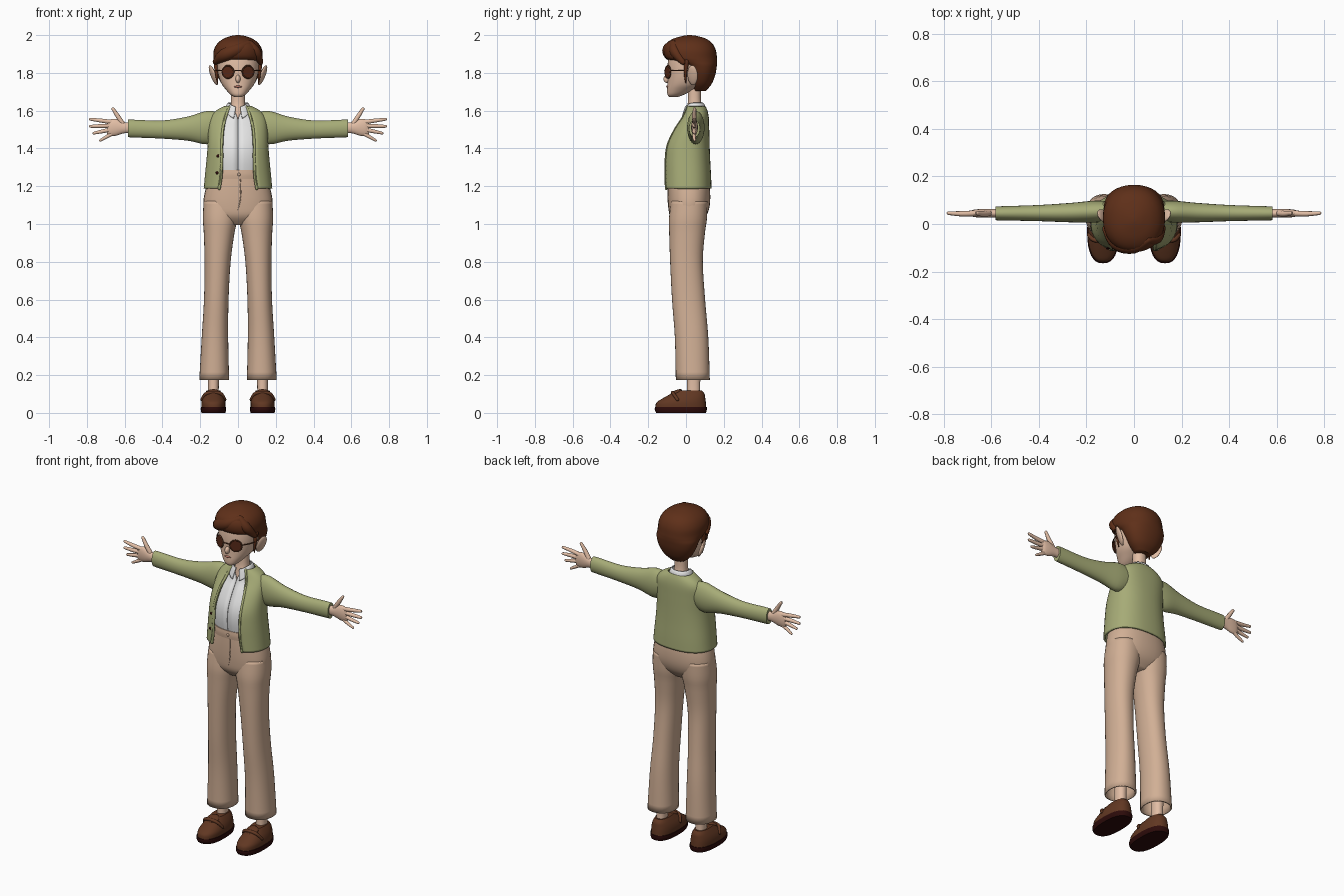
import bpy, bmesh
from math import sin, cos, asin, pi, radians, copysign
from mathutils import Vector, Matrix, Euler

cube = bpy.data.objects.get("Cube")
if cube:
    bpy.data.objects.remove(cube, do_unlink=True)
made = []


def material(name, *rgb):
    col = [(c / 255) ** 2.2 for c in rgb] + [1]
    m = bpy.data.materials.new(name)
    m.use_nodes = True
    m.diffuse_color = col
    bsdf = m.node_tree.nodes["Principled BSDF"]
    bsdf.inputs["Base Color"].default_value = col
    bsdf.inputs["Roughness"].default_value = 0.8
    return m


SKIN = material("skin", 226, 189, 164)
HAIR = material("brown_hair", 95, 51, 31)
GREEN = material("sage_knit", 165, 170, 118)
WHITE = material("white_cotton", 228, 228, 228)
BEIGE = material("beige_cloth", 208, 174, 148)
LEATHER = material("brown_leather", 97, 58, 39)
SOLE = material("dark_sole", 48, 19, 18)
LENS = material("tinted_lens", 88, 45, 30)
LIPS = material("lips", 190, 122, 106)


def finish(name, bm, mat, thick=0):
    bmesh.ops.recalc_face_normals(bm, faces=bm.faces)
    me = bpy.data.meshes.new(name)
    bm.to_mesh(me)
    bm.free()
    me.materials.append(mat)
    ob = bpy.data.objects.new(name, me)
    bpy.context.collection.objects.link(ob)
    if thick:
        mod = ob.modifiers.new("thickness", "SOLIDIFY")
        mod.thickness, mod.offset = thick, 0
    made.append(ob)
    return ob


def spline(keys, steps=4):
    """Catmull-Rom through tuples of numbers."""
    out = []
    for i in range(len(keys) - 1):
        a, b, c, d = (keys[min(max(j, 0), len(keys) - 1)] for j in range(i - 1, i + 3))
        for k in range(steps):
            t = k / steps
            out.append(tuple(q + t / 2 * (r - p + t * (2 * p - 5 * q + 4 * r - s + t * (3 * (q - r) + s - p)))
                             for p, q, r, s in zip(a, b, c, d)))
    return out + [keys[-1]]


def skin_rings(name, rings, mat, caps=True, wrap=True, thick=0):
    bm = bmesh.new()
    rows = [[bm.verts.new(p) for p in r] for r in rings]
    n = len(rows[0])
    for a, b in zip(rows, rows[1:]):
        for i in range(n if wrap else n - 1):
            j = (i + 1) % n
            bm.faces.new((a[i], a[j], b[j], b[i]))
    if caps:
        bm.faces.new(rows[0])
        bm.faces.new(rows[-1])
    return finish(name, bm, mat, thick)


def power(v, p):
    return copysign(abs(v) ** (2 / p), v)


def section(z, rx, y0, y1, cx=0, gap=0, dip=0, p=2.2, n=32, wrap=True):
    """Rounded horizontal outline, optionally open by gap at the front."""
    a = 0 if wrap else asin(min(max(gap, 0.001) / rx, 1) ** (p / 2))
    pts = []
    for i in range(n if wrap else n + 1):
        t = a + (2 * pi - 2 * a) * i / n
        pts.append(Vector((cx + rx * power(sin(t), p), (y0 + y1) / 2 - (y1 - y0) / 2 * power(cos(t), p),
                           z - dip * max(cos(t), 0) ** 2)))
    return pts


def stack(name, keys, mat, cx=0, p=2.2, **kw):
    """Loft of (z, rx, y0, y1) outlines."""
    return skin_rings(name, [section(*k, cx=cx, p=p) for k in spline(keys)], mat, **kw)


def limb(name, s, keys, mat, n=24):
    """Loft along x of (x, y, z, ry, rz) outlines."""
    ring = lambda x, y, z, ry, rz: [Vector((s * x, y + ry * cos(2 * pi * i / n), z + rz * sin(2 * pi * i / n)))
                                    for i in range(n)]
    return skin_rings(name, [ring(*k) for k in spline(keys)], mat)


def tube(name, keys, mat, n=10, steps=4):
    """Round tube through (x, y, z, radius) with softened ends."""
    path = spline(keys, steps)
    pts = [Vector(k[:3]) for k in path]
    rings = []
    for i, c in enumerate(pts):
        d = pts[min(i + 1, len(pts) - 1)] - pts[max(i - 1, 0)]
        q = d.to_track_quat("Z", "Y")
        ring = lambda off, f: [c + q @ Vector((f * path[i][3] * cos(2 * pi * k / n),
                                               f * path[i][3] * sin(2 * pi * k / n), off * path[i][3]))
                               for k in range(n)]
        if i == 0:
            rings += [ring(-0.8, 0.45), ring(-0.45, 0.8)]
        rings.append(ring(0, 1))
        if i == len(pts) - 1:
            rings += [ring(0.45, 0.8), ring(0.8, 0.45)]
    return skin_rings(name, rings, mat)


def ball(name, loc, size, mat, rot=(0, 0, 0)):
    bm = bmesh.new()
    m = Matrix.LocRotScale(Vector(loc), Euler([radians(a) for a in rot]), Vector(size))
    bmesh.ops.create_uvsphere(bm, u_segments=24, v_segments=14, radius=1, matrix=m)
    return finish(name, bm, mat)


# Head, neck and face
stack("neck", [(1.5, .1, -.025, .1), (1.56, .08, -.003, .1), (1.61, .045, .004, .09),
               (1.65, .037, .01, .08), (1.73, .037, .01, .08)], SKIN)
stack("head", [(1.672, .018, -.088, -.045), (1.685, .04, -.098, -.01), (1.71, .063, -.1, .04),
               (1.74, .086, -.098, .09), (1.78, .102, -.097, .12), (1.83, .111, -.098, .135),
               (1.89, .112, -.09, .14), (1.94, .095, -.06, .12), (1.97, .04, 0, .07)], SKIN)
ball("nose", (0, -.1, 1.768), (.013, .019, .021), SKIN, (-15, 0, 0))
ball("mouth", (0, -.098, 1.727), (.021, .007, .006), LIPS)

# Swept short hair
stack("hair", [(1.705, .045, .04, .105), (1.74, .084, .025, .135), (1.79, .112, .01, .155),
               (1.835, .125, -.015, .163), (1.86, .129, -.07, .165), (1.88, .131, -.108, .164),
               (1.92, .128, -.118, .158), (1.955, .11, -.105, .14), (1.98, .078, -.07, .108),
               (1.995, .038, -.02, .06), (2, .008, .01, .026)], HAIR)
tube("fringe_right", [(.06, -.065, 1.958, .018), (0, -.091, 1.925, .033), (-.07, -.076, 1.895, .035),
                      (-.12, -.02, 1.858, .015)], HAIR, 16)
tube("fringe_left", [(.06, -.065, 1.958, .018), (.093, -.055, 1.91, .029), (.12, -.015, 1.855, .014)], HAIR, 16)

# Collared shirt
shirt = [(1.245, .135, -.088, .105, 0), (1.34, .14, -.1, .108, 0), (1.42, .137, -.09, .108, 0),
         (1.5, .13, -.05, .108, 0), (1.555, .11, -.014, .105, 0), (1.61, .06, -.004, .095, .024)]
skin_rings("shirt", [section(*k[:4], gap=k[4], wrap=False) for k in spline(shirt)], WHITE, False, False, .004)
collar = [(1.64, .05, -.002, .088, .012, .02), (1.63, .058, -.01, .096, .014, .03),
          (1.6, .068, -.024, .104, .022, .045)]
skin_rings("collar", [section(*k[:4], gap=k[4], dip=k[5], wrap=False) for k in spline(collar)],
           WHITE, False, False, .006)

# Open cardigan
cardigan = [(1.187, .177, -.118, .13, .1), (1.25, .171, -.118, .128, .09), (1.34, .162, -.117, .123, .086),
            (1.42, .156, -.106, .12, .086), (1.5, .152, -.065, .118, .08), (1.56, .143, -.022, .116, .068),
            (1.595, .115, -.004, .11, .056), (1.62, .07, .002, .1, .045)]
rings = [section(*k[:4], gap=k[4], wrap=False, p=2.4) for k in spline(cardigan)]
skin_rings("cardigan_body", rings, GREEN, False, False, .01)
for side, i in (("left", 0), ("right", -1)):
    tube("placket_" + side, [(*r[i], .008) for r in rings], GREEN, 8, 1)
for k in (5, 9):
    ball(f"button_{k}", rings[k][-2] + Vector((0, -.006, 0)), (.008, .004, .008), SOLE)

# Trousers
stack("trouser_hips", [(.995, .08, -.045, .065), (1.04, .165, -.084, .106), (1.1, .184, -.094, .126),
                       (1.18, .173, -.096, .127), (1.25, .15, -.094, .113)], BEIGE, p=2.3)
stack("waistband", [(1.238, .152, -.1, .116), (1.262, .15, -.102, .114), (1.285, .147, -.1, .113)], BEIGE)
tube("fly_seam", [(.012, -.095, 1.235, .003), (.014, -.0955, 1.14, .003), (0, -.09, 1.075, .003)], BEIGE, 6)
ball("waist_button", (.005, -.102, 1.262), (.008, .004, .008), BEIGE)

for side, s in (("left", 1), ("right", -1)):
    # Ear, sideburn and spectacles
    ball("ear_" + side, (s * .13, .035, 1.788), (.011, .029, .056), SKIN, (-8, s * 20, s * -25))
    tube("sideburn_" + side, [(s * .117, .005, 1.865, .013), (s * .114, -.003, 1.8, .009),
                              (s * .108, 0, 1.745, .003)], HAIR)
    bm = bmesh.new()
    place = Matrix.LocRotScale(Vector((s * .053, -.096, 1.805)), Euler((pi / 2, 0, s * radians(25))), None)
    bmesh.ops.create_cone(bm, cap_ends=True, segments=32, radius1=.033, radius2=.033, depth=.005, matrix=place)
    finish("lens_" + side, bm, LENS)
    loop = [place @ Vector((.033 * cos(a * pi / 12), .033 * sin(a * pi / 12), 0)) for a in range(25)]
    tube("rim_" + side, [(*v, .004) for v in loop], LEATHER, 8, 1)
    tube("temple_" + side, [(s * .084, -.08, 1.812, .003), (s * .112, -.03, 1.812, .003),
                            (s * .122, .03, 1.815, .003)], LEATHER, 6)

    # Sleeve and hand
    limb("sleeve_" + side, s, [(.09, .055, 1.52, .04, .07), (.165, .052, 1.51, .046, .088),
                               (.265, .048, 1.505, .041, .064), (.4, .046, 1.5, .034, .048),
                               (.55, .045, 1.505, .03, .047), (.583, .045, 1.506, .029, .046)], GREEN)
    limb("palm_" + side, s, [(.56, .045, 1.508, .018, .026), (.605, .045, 1.51, .018, .03),
                             (.645, .045, 1.512, .018, .044), (.675, .045, 1.51, .015, .044),
                             (.693, .045, 1.508, .008, .034)], SKIN)
    digits = {"index": (.67, 1.54, .782, 1.555, .011), "middle": (.675, 1.52, .782, 1.517, .011),
              "ring": (.672, 1.5, .764, 1.481, .0105), "little": (.66, 1.482, .73, 1.442, .0095),
              "thumb": (.61, 1.53, .662, 1.61, .012)}
    for finger, (x0, z0, x1, z1, r) in digits.items():
        tube(f"{finger}_finger_{side}", [(s * x0, .045, z0, r * 1.1), (s * (x0 + x1) / 2, .043, (z0 + z1) / 2, r),
                                         (s * x1, .046, z1, r * .7)], SKIN)

    # Flared trouser leg, its outline centred at a varying x
    leg = [(.175, .075, -.05, .122, .126), (.4, .066, -.055, .114, .122), (.6, .061, -.07, .097, .115),
           (.8, .065, -.08, .085, .108), (.95, .077, -.085, .096, .1), (1.03, .088, -.086, .107, .094),
           (1.12, .09, -.075, .11, .088)]
    skin_rings("trouser_leg_" + side, [section(*k[:4], cx=s * k[4]) for k in spline(leg)], BEIGE, False, True, .008)

    # Ankle and slip-on shoe
    stack("ankle_" + side, [(.06, .034, 0, .085), (.12, .028, .005, .075), (.3, .032, .005, .08)], SKIN, s * .13)
    stack("sole_" + side, [(0, .063, -.158, .106), (.015, .067, -.165, .11), (.03, .067, -.165, .11)],
          SOLE, s * .13, 2.5)
    stack("shoe_" + side, [(.03, .064, -.162, .107), (.055, .064, -.156, .105), (.078, .058, -.122, .102),
                           (.1, .047, -.082, .098), (.118, .036, -.052, .085)], LEATHER, s * .13, 2.4)
    ball("shoe_tongue_" + side, (s * .13, -.052, .108), (.036, .034, .012), LEATHER, (24, 0, 0))
    tube("shoe_strap_" + side, [(s * .13 + dx, y, z, .009) for dx, y, z in
                                ((-.06, -.045, .07), (-.035, -.068, .104), (.035, -.068, .104), (.06, -.045, .07))],
         LEATHER)

tube("spectacle_bridge", [(-.023, -.109, 1.81, .003), (0, -.113, 1.814, .003), (.023, -.109, 1.81, .003)], LEATHER, 6)

# Smooth shading with crisp edges
for ob in bpy.context.selected_objects:
    ob.select_set(False)
for ob in made:
    ob.select_set(True)
bpy.context.view_layer.objects.active = made[0]
bpy.ops.object.shade_smooth_by_angle(angle=radians(45))
